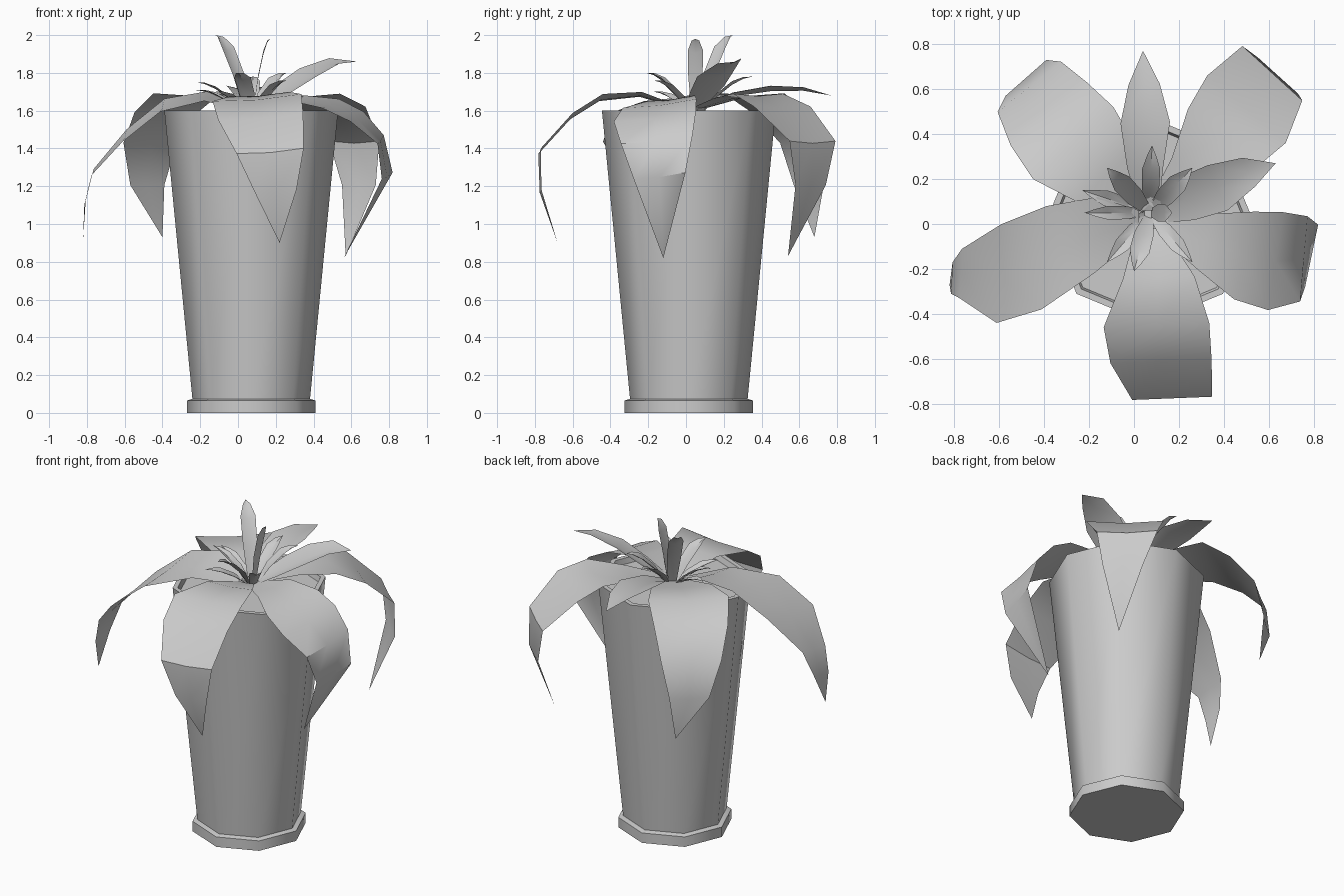
import bpy, math
from mathutils import Vector

if "Cube" in bpy.data.objects:
    bpy.data.objects.remove(bpy.data.objects["Cube"])

CX, CY = 0.07, 0.015


def make(name, verts, faces, angle):
    me = bpy.data.meshes.new(name)
    me.from_pydata(verts, [], faces)
    me.update()
    ob = bpy.data.objects.new(name, me)
    bpy.context.collection.objects.link(ob)
    bpy.ops.object.select_all(action='DESELECT')
    ob.select_set(True)
    bpy.context.view_layer.objects.active = ob
    bpy.ops.object.shade_smooth_by_angle(angle=math.radians(angle))
    return ob


def lathe(name, profile, n=8):
    """Spin a profile from bottom to top, capping both ends."""
    verts, faces = [], []
    for r, z in profile:
        for i in range(n):
            a = 2 * math.pi * i / n
            verts.append((CX + r * math.cos(a), CY + r * math.sin(a), z))
    for k in range(len(profile) - 1):
        for i in range(n):
            j = (i + 1) % n
            faces.append((k*n + i, k*n + j, (k+1)*n + j, (k+1)*n + i))
    last = (len(profile) - 1) * n
    faces.append(tuple(range(n))[::-1])
    faces.append(tuple(range(last, last + n)))
    return make(name, verts, faces, 50)


def leaf(name, rows, roll=0.0, keel=0.12, heading=None):
    """Strip of three points across; each row is x, y, z, half width."""
    pts = [Vector(r[:3]) for r in rows]
    verts, faces = [], []
    main = pts[-2] - pts[0]
    main = Vector((main.x, main.y, 0)).normalized()
    for i, (p, r) in enumerate(zip(pts, rows)):
        h = pts[min(i + 1, len(pts) - 1)] - pts[max(i - 1, 0)]
        h = Vector((h.x, h.y, 0))
        # stay on the leaf's main heading where it droops inwards
        h = main if h.dot(main) < 0.1 else (h.normalized() + 2 * main).normalized()
        if heading:
            h = Vector((*heading, 0)).normalized()
        side = Vector((h.y, -h.x, roll))
        w = r[3]
        lift = Vector((0, 0, keel * w))
        verts += [p - side * w + lift, p - lift * 0.3, p + side * w + lift]
    for i in range(len(rows) - 2):
        k = 3 * i
        faces += [(k, k+1, k+4, k+3), (k+1, k+2, k+5, k+4)]
    # pointed tip
    t = 3 * (len(rows) - 1)
    k = t - 3
    faces += [(k, k+1, t), (k+1, k+2, t)]
    verts = verts[:t] + [pts[-1]]
    return make(name, verts, faces, 40)


# saucer, tapered pot with thin rim, soil inside
lathe("saucer", [(0.34, 0), (0.34, 0.065), (0.31, 0.075)])
lathe("pot", [(0.31, 0.06), (0.46, 1.6), (0.43, 1.6), (0.42, 1.565)])

# large drooping leaves
leaf("large_leaf_front", [(.07, -.02, 1.61, .06), (.11, -.24, 1.68, .16), (.10, -.45, 1.66, .235),
     (.12, -.61, 1.56, .225), (.17, -.775, 1.38, .178), (.2, -.77, 1.17, .11), (.22, -.68, .9, 0)],
     -.08, .04, (.04, -1))
leaf("large_leaf_right", [(.12, 0, 1.61, .05), (.32, -.08, 1.66, .13), (.49, -.14, 1.63, .20),
     (.63, -.165, 1.56, .22), (.755, -.155, 1.44, .19), (.79, -.14, 1.25, .14), (.56, -.12, .82, 0)], -.12, .04)
leaf("large_leaf_left", [(.02, 0, 1.61, .06), (-.17, -.05, 1.67, .17), (-.4, -.15, 1.62, .23),
     (-.6, -.22, 1.46, .22), (-.77, -.22, 1.27, .11), (-.81, -.24, 1.11, .07), (-.82, -.27, .92, 0)],
     .15, .04, (-1, .05))
leaf("large_leaf_back_left", [(.04, .06, 1.61, .07), (-.12, .22, 1.67, .18), (-.27, .36, 1.68, .24),
     (-.38, .49, 1.58, .22), (-.465, .61, 1.42, .18), (-.48, .65, 1.2, .12), (-.4, .68, .93, 0)], 0, .05)
leaf("large_leaf_back_right", [(.1, .06, 1.61, .05), (.25, .22, 1.66, .11), (.39, .38, 1.68, .2),
     (.5, .51, 1.61, .23), (.615, .67, 1.43, .18), (.64, .66, 1.2, .12), (.57, .54, .83, 0)], 0, .05)

# medium leaves
leaf("medium_leaf_back", [(.07, .06, 1.6, .04), (.05, .25, 1.68, .08), (.05, .45, 1.71, .11),
     (.045, .62, 1.71, .07), (.04, .77, 1.68, 0)], 0, .2)
leaf("medium_leaf_right", [(.1, .05, 1.6, .05), (.23, .11, 1.69, .1), (.37, .16, 1.78, .11),
     (.51, .23, 1.85, .07), (.63, .27, 1.86, 0)], -.2, .2)

# small centre leaves: tip x, y, z and half width
tips = [(-.12, .25, 2.0, .045), (.17, .05, 1.98, .04), (.26, .25, 1.8, .045),
        (.08, .35, 1.78, .04), (0, -.21, 1.8, .045), (-.23, .15, 1.71, .035),
        (-.22, .05, 1.75, .03), (-.12, -.17, 1.70, .035), (.26, -.17, 1.76, .035)]
for i, (x, y, z, w) in enumerate(tips):
    rows = []
    bx, by, bz = CX, 0.05, 1.57
    for t, rise, k in ((.08, 0, .5), (.35, .48, .95), (.65, .82, 1), (.85, .96, .5), (1, 1, 0)):
        rows.append((bx + (x-bx)*t, by + (y-by)*t, bz + (z-bz)*rise, w*k))
    leaf(f"small_leaf_{i + 1}", rows, 0, .35)
